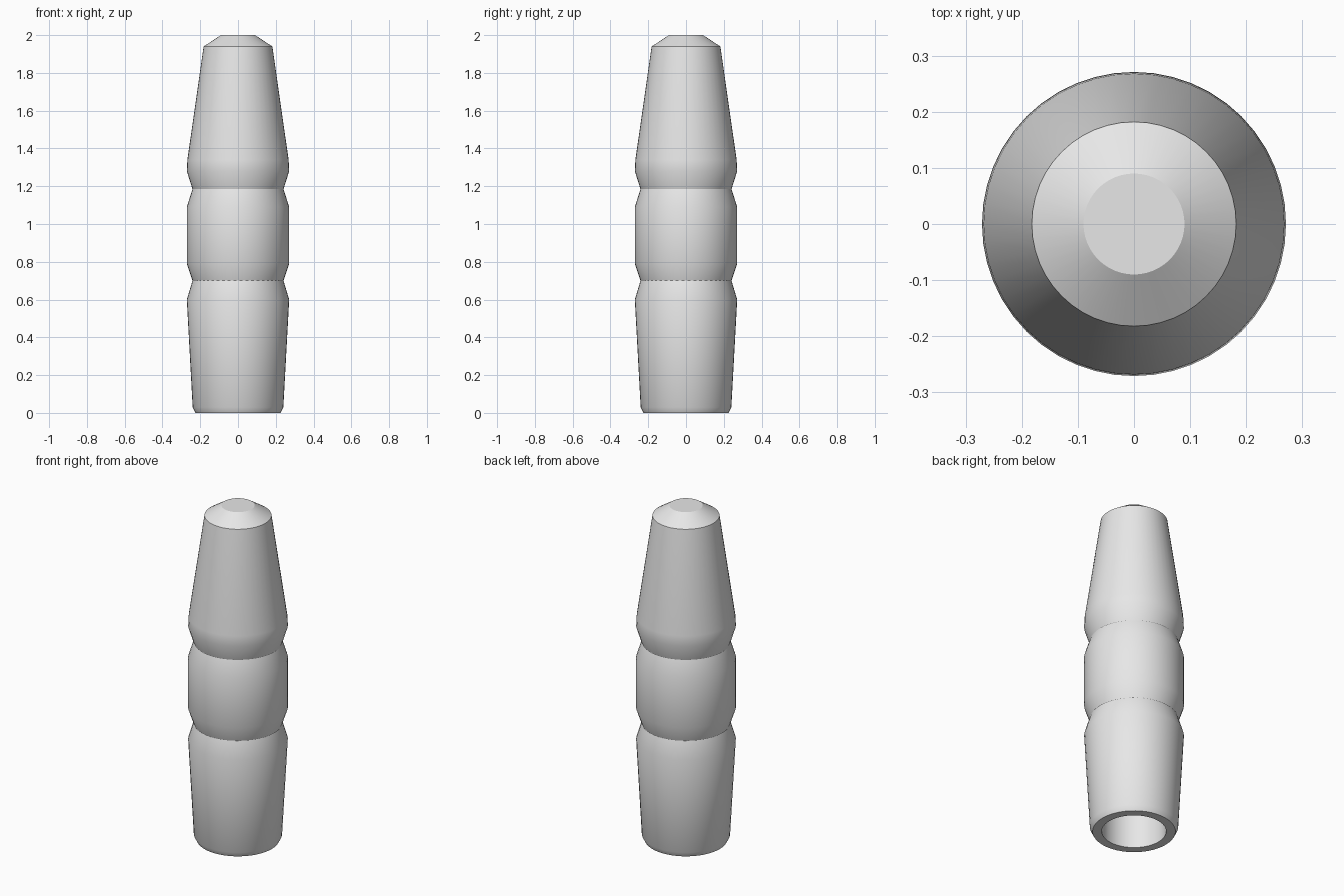
import bpy, bmesh, math

if "Cube" in bpy.data.objects:
    bpy.data.objects.remove(bpy.data.objects["Cube"])

SEGMENTS = 48

grey = bpy.data.materials.new("plain grey")
grey.diffuse_color = (0.8, 0.8, 0.8, 1)
grey.use_nodes = True
grey.node_tree.nodes["Principled BSDF"].inputs["Base Color"].default_value = grey.diffuse_color

# (radius, height) from the blind end of the socket, round the rim, up to the tip
PROFILE = [
    (0, 1.18), (0.175, 1.18), (0.175, 0),           # socket
    (0.225, 0), (0.24, 0.03),                       # rim
    (0.271, 0.60), (0.241, 0.70), (0.271, 0.79),    # lower groove
    (0.271, 1.09), (0.241, 1.185), (0.271, 1.28),   # upper groove
    (0.268, 1.34), (0.182, 1.94),                   # tapered nose
    (0.09, 2.0), (0, 2.0),                          # bevelled tip
]

# Grooved hollow body, lathed round z
bm = bmesh.new()
verts = [bm.verts.new((r, 0, z)) for r, z in PROFILE]
edges = [bm.edges.new(pair) for pair in zip(verts, verts[1:])]
bmesh.ops.spin(bm, geom=verts + edges, cent=(0, 0, 0), axis=(0, 0, 1),
               angle=math.tau, steps=SEGMENTS, use_merge=True)
bmesh.ops.remove_doubles(bm, verts=bm.verts, dist=1e-4)
bmesh.ops.dissolve_degenerate(bm, edges=bm.edges, dist=1e-5)
bmesh.ops.recalc_face_normals(bm, faces=bm.faces)

mesh = bpy.data.meshes.new("grooved_body")
bm.to_mesh(mesh)
bm.free()
mesh.materials.append(grey)
body = bpy.data.objects.new("grooved_body", mesh)
bpy.context.collection.objects.link(body)

# Smooth round the body, crisp at the grooves, rim and tip
bpy.context.view_layer.objects.active = body
body.select_set(True)
bpy.ops.object.shade_smooth_by_angle(angle=math.radians(30))
